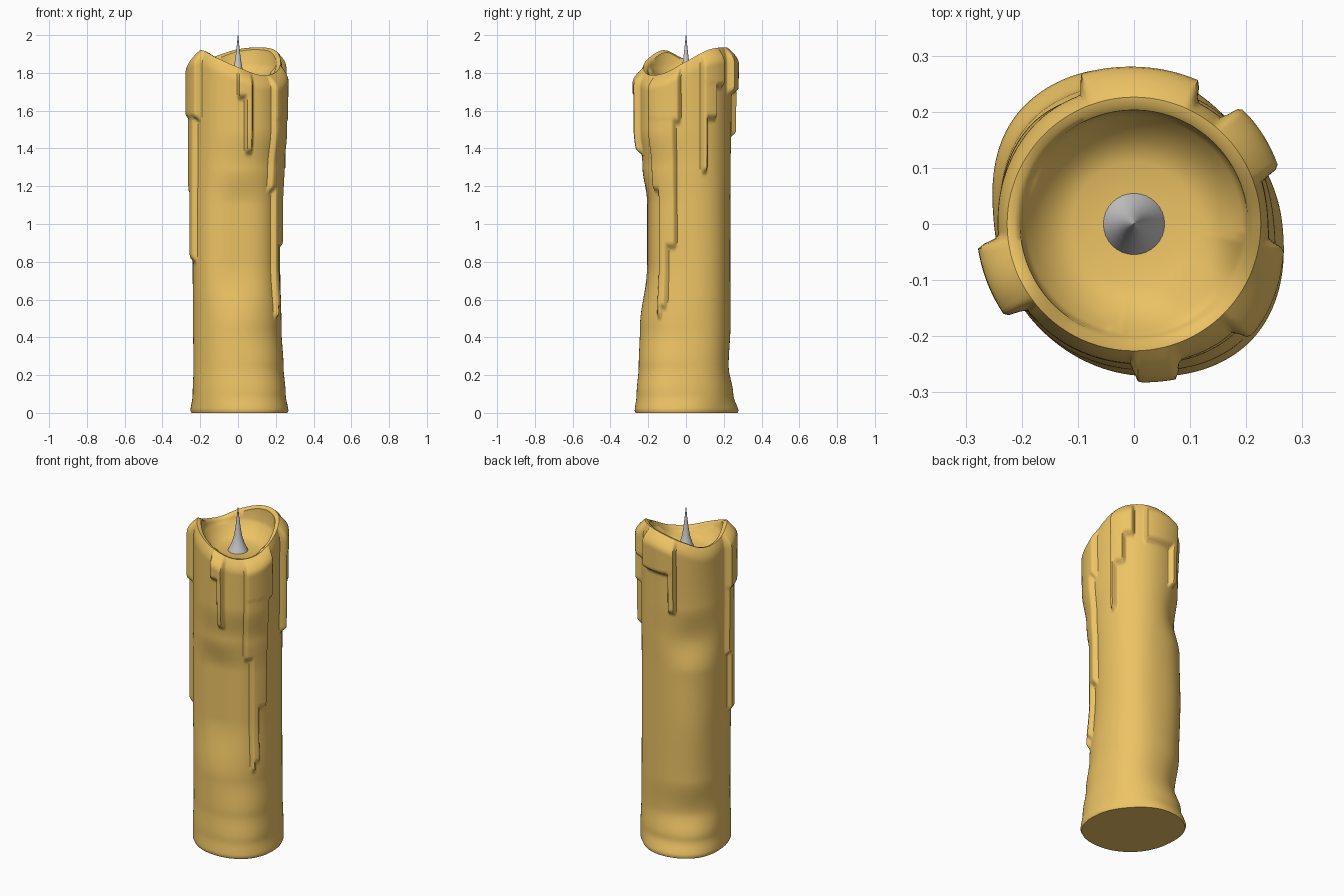
import bpy, bmesh, math

if "Cube" in bpy.data.objects:
    bpy.data.objects.remove(bpy.data.objects["Cube"])

N, ROWS = 240, 150   # angular / vertical resolution


def smooth(t):
    t = max(0.0, min(1.0, t))
    return t * t * (3 - 2 * t)


def ring_interp(vals, deg):
    """Periodic Catmull-Rom through evenly spaced values around the axis."""
    n = len(vals)
    u = (deg % 360) / 360 * n
    i, t = int(u), u - int(u)
    a, b, c, d = (vals[(i + k) % n] for k in (-1, 0, 1, 2))
    return b + 0.5 * t * (c - a + t * (2*a - 5*b + 4*c - d + t * (3*(b - c) + d - a)))


# Wax body radius at 0, 45 ... 315 degrees, per height
BODY = [
    (0.00, (.265, .25, .278, .288, .25, .25, .27, .295)),
    (0.10, (.25, .25, .25, .26, .24, .25, .26, .283)),
    (0.25, (.24, .245, .225, .222, .235, .245, .25, .265)),
    (0.45, (.23, .245, .235, .247, .238, .245, .244, .245)),
    (0.80, (.222, .245, .235, .255, .24, .245, .20, .22)),
    (1.10, (.225, .245, .235, .25, .24, .245, .20, .22)),
    (1.30, (.23, .245, .235, .217, .24, .245, .23, .235)),
    (1.50, (.238, .245, .24, .24, .243, .245, .248, .26)),
    (1.95, (.24, .245, .245, .255, .243, .245, .25, .262)),
]
# Rim height every 30 degrees
RIM = (1.86, 1.92, 1.935, 1.925, 1.89, 1.85, 1.87, 1.92, 1.88, 1.83, 1.79, 1.80)

# Drips: (bottom z, start angle, end angle, thickness), stepping narrower downwards
DRIPS = [
    (1.65, 270, 287, .033), (1.36, 279, 287, .032),                            # front
    (1.52, 314, 352, .028), (1.16, 314, 345, .026), (0.86, 323, 346, .026),
    (0.54, 323, 334, .026), (0.49, 323, 328, .024),                            # front right
    (1.71, 20, 49, .036), (1.54, 20, 38, .034), (1.26, 20, 26, .034),          # back right
    (1.54, 187, 217, .038), (1.14, 187, 208, .025), (0.79, 195, 208, .025),    # left
    (1.68, 64, 111, .036), (1.45, 102, 111, .034),                             # back
]


def drip(deg, z):
    best = 0.0
    for zb, a0, a1, th in DRIPS:
        side = smooth((deg - a0 + 2) / 4) * smooth((a1 + 2 - deg) / 4)
        best = max(best, th * side * smooth((z - zb) / 0.04))
    return best


def body_radius(deg, z):
    for (z0, r0), (z1, r1) in zip(BODY, BODY[1:]):
        if z <= z1:
            t = smooth((z - z0) / (z1 - z0))
            return ring_interp(r0, deg) * (1 - t) + ring_interp(r1, deg) * t
    return ring_interp(BODY[-1][1], deg)


def column(deg):
    """Profile (radius, z) from the foot, over the rim and into the cup."""
    h = ring_interp(RIM, deg)
    pts = []
    for k in range(ROWS + 1):
        z = h * k / ROWS
        r = body_radius(deg, z) + drip(deg, z)
        s = max(0.0, (z - (h - 0.075)) / 0.075)
        r += (0.226 - r) * s ** 1.7
        if k == 0:
            r -= 0.006
        pts.append((r, z))
    pts += [(.213, h - .003), (.203, h - .012),
            (.200, min(h - .02, 1.845)), (.193, min(h - .025, 1.825)),
            (.18, min(h - .03, 1.81)), (.15, 1.757), (.11, 1.745), (.05, 1.74)]
    return pts


def finish(bm, name, color=None):
    bmesh.ops.recalc_face_normals(bm, faces=bm.faces)
    me = bpy.data.meshes.new(name)
    bm.to_mesh(me)
    bm.free()
    ob = bpy.data.objects.new(name, me)
    bpy.context.collection.objects.link(ob)
    if color:
        mat = bpy.data.materials.new(name)
        mat.diffuse_color = color
        mat.use_nodes = True
        mat.node_tree.nodes["Principled BSDF"].inputs["Base Color"].default_value = mat.diffuse_color
        me.materials.append(mat)
    bpy.ops.object.select_all(action='DESELECT')
    ob.select_set(True)
    bpy.context.view_layer.objects.active = ob
    bpy.ops.object.shade_smooth_by_angle(angle=math.radians(45))
    return ob


def revolve(name, profile, steps, color=None):
    """Sweep a profile function of angle around z, capping both ends."""
    bm = bmesh.new()
    cols = []
    for i in range(steps):
        a = 2 * math.pi * i / steps
        cols.append([bm.verts.new((r * math.cos(a), r * math.sin(a), z))
                     for r, z in profile(math.degrees(a))])
    for i in range(steps):
        p, q = cols[i], cols[(i + 1) % steps]
        for k in range(len(p) - 1):
            bm.faces.new((p[k], q[k], q[k + 1], p[k + 1]))
    bm.faces.new([c[0] for c in reversed(cols)])
    bm.faces.new([c[-1] for c in cols])
    return finish(bm, name, color)


# Wax candle with drips and hollow top
revolve("wax_body", column, N, (0.85, 0.55, 0.13, 1))

# Flared pointed wick
WICK = [(.057, 1.735), (.046, 1.76), (.033, 1.79), (.022, 1.83),
        (.014, 1.88), (.007, 1.94), (.001, 2.0)]
revolve("wick", lambda d: WICK, 32)
